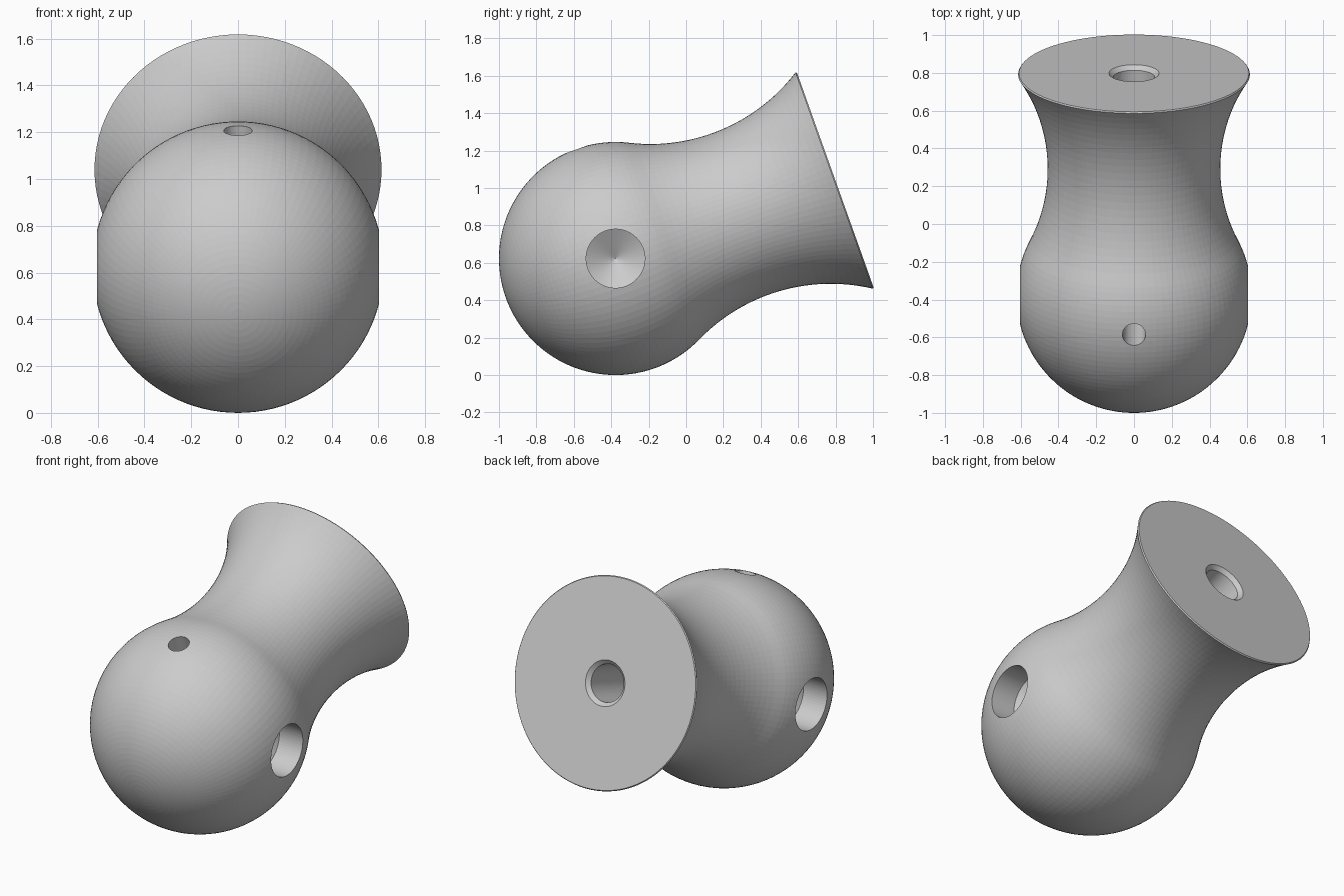
import bpy, bmesh, math
from mathutils import Vector, Matrix

if "Cube" in bpy.data.objects:
    bpy.data.objects.remove(bpy.data.objects["Cube"], do_unlink=True)

CENTRE = Vector((0, -0.377, 0.623))
RADIUS = 0.623
AXIS = Vector((0, 0.942, 0.336)).normalized()    # neck direction
UP = Vector((0, -AXIS.z, AXIS.y))                # square to the neck
FACE = 1.248                                     # ball centre to end face

grey = bpy.data.materials.new("light grey")
grey.use_nodes = True
grey.diffuse_color = (0.6, 0.6, 0.6, 1)
grey.node_tree.nodes["Principled BSDF"].inputs["Base Color"].default_value = (0.6, 0.6, 0.6, 1)


def lathe(name, profile, axis, segments):
    """Closed solid from (radius, height) points, turned round an axis through CENTRE."""
    bm = bmesh.new()
    verts = [bm.verts.new((r, 0, h)) for r, h in profile]
    edges = [bm.edges.new(pair) for pair in zip(verts, verts[1:])]
    bmesh.ops.spin(bm, geom=verts + edges, cent=(0, 0, 0), axis=(0, 0, 1),
                   angle=math.tau, steps=segments, use_merge=False)
    bmesh.ops.remove_doubles(bm, verts=bm.verts, dist=1e-5)
    bmesh.ops.recalc_face_normals(bm, faces=bm.faces)
    mesh = bpy.data.meshes.new(name)
    bm.to_mesh(mesh)
    bm.free()
    mesh.materials.append(grey)
    obj = bpy.data.objects.new(name, mesh)
    bpy.context.collection.objects.link(obj)
    turn = axis.to_track_quat('Z', 'Y').to_matrix().to_4x4()
    mesh.transform(Matrix.Translation(CENTRE) @ turn)
    return obj


# Knob profile: ball, tangent concave neck, flat end with a fine edge bevel
NECK, WAIST, SWEEP = 0.457, 0.71, 0.979          # waist radius, position, arc radius
arc_centre = Vector((NECK + SWEEP, WAIST))
join = math.atan2(arc_centre.y, arc_centre.x)
profile = []
for i in range(40):
    a = -math.pi / 2 + (join + math.pi / 2) * i / 39
    profile.append((max(0, RADIUS * math.cos(a)), RADIUS * math.sin(a)))
profile[0] = (0, -RADIUS)
end = math.asin((FACE - 0.007 - WAIST) / SWEEP)
start = -math.asin((WAIST - profile[-1][1]) / SWEEP)
for i in range(1, 25):
    a = start + (end - start) * i / 24
    profile.append((arc_centre.x - SWEEP * math.cos(a), WAIST + SWEEP * math.sin(a)))
profile += [(profile[-1][0] - 0.005, FACE), (0, FACE)]
knob = lathe("knob_body", profile, AXIS, 100)

# Drilled holes: two conical side sockets, a set-screw hole and an end bore
socket = [(0, 0.35), (0.157, 0.44), (0.157, 0.8), (0, 0.8)]
screw = [(0, 0.2), (0.061, 0.2), (0.061, 0.8), (0, 0.8)]
bore = [(0, 0.6), (0.11, 0.65), (0.11, 1.225), (0.16, 1.275), (0, 1.275)]
cutters = [
    lathe("left_socket_cutter", socket, Vector((1, 0, 0)), 64),
    lathe("right_socket_cutter", socket, Vector((-1, 0, 0)), 64),
    lathe("screw_hole_cutter", screw, UP, 48),
    lathe("end_bore_cutter", bore, AXIS, 64),
]
for cutter in cutters:
    cutter.hide_render = True
    cut = knob.modifiers.new(cutter.name, 'BOOLEAN')
    cut.operation = 'DIFFERENCE'
    cut.solver = 'EXACT'
    cut.object = cutter

# Bake the cuts and discard the cutters
bpy.context.view_layer.update()
result = bpy.data.meshes.new_from_object(knob.evaluated_get(bpy.context.evaluated_depsgraph_get()))
knob.modifiers.clear()
knob.data = result
for cutter in cutters:
    bpy.data.objects.remove(cutter, do_unlink=True)
